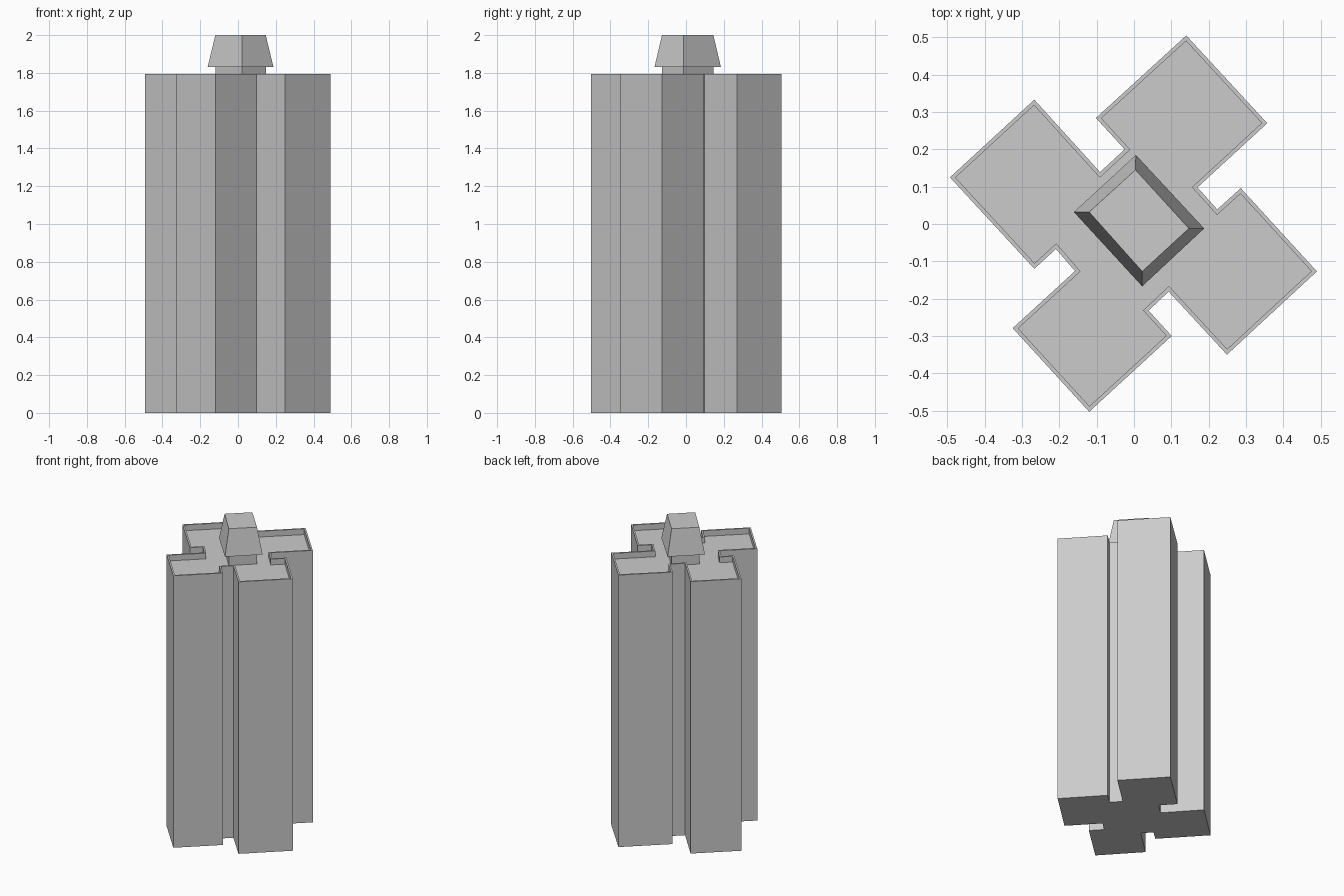
import bpy, bmesh

if "Cube" in bpy.data.objects:
    bpy.data.objects.remove(bpy.data.objects["Cube"])

DECK, RIM, EAVE, TOP = 1.757, 1.795, 1.83, 2.0
WALL = 0.0105


def loft(name, rings):
    """Closed solid through rings of (points, z); returns object, bmesh and top face."""
    bm = bmesh.new()
    loops = [[bm.verts.new((x, y, z)) for x, y in pts] for pts, z in rings]
    bm.faces.new(loops[0][::-1])
    top = bm.faces.new(loops[-1])
    for a, b in zip(loops, loops[1:]):
        for i in range(len(a)):
            j = (i + 1) % len(a)
            bm.faces.new((a[i], a[j], b[j], b[i]))
    obj = bpy.data.objects.new(name, bpy.data.meshes.new(name))
    bpy.context.collection.objects.link(obj)
    return obj, bm, top


def finish(obj, bm):
    bmesh.ops.recalc_face_normals(bm, faces=bm.faces)
    bm.to_mesh(obj.data)
    bm.free()


# Cross-shaped tower plan, counter-clockwise from the back corner
plan = [
    (0.14, 0.505), (-0.102, 0.284), (-0.025, 0.2), (-0.091, 0.139),
    (-0.267, 0.333), (-0.493, 0.125), (-0.267, -0.12), (-0.209, -0.067),
    (-0.158, -0.126), (-0.325, -0.279), (-0.12, -0.503), (0.101, -0.3),
    (0.039, -0.232), (0.093, -0.181), (0.249, -0.35), (0.49, -0.127),
    (0.286, 0.096), (0.223, 0.039), (0.17, 0.098), (0.357, 0.27),
]

# Tower with a thin parapet around the sunken roof deck
tower, bm, roof = loft("tower", [(plan, 0), (plan, RIM)])
bmesh.ops.recalc_face_normals(bm, faces=bm.faces)
bmesh.ops.inset_region(bm, faces=[roof], thickness=WALL, use_even_offset=True)
ext = bmesh.ops.extrude_face_region(bm, geom=[roof])
bmesh.ops.translate(bm, vec=(0, 0, DECK - RIM),
                    verts=[v for v in ext["geom"] if isinstance(v, bmesh.types.BMVert)])
if roof.is_valid:
    bmesh.ops.delete(bm, geom=[roof], context='FACES_ONLY')
finish(tower, bm)

# Rooftop house: straight base, overhanging eave, tapered crown
upper = [(0.004, 0.145), (-0.12, 0.032), (0.022, -0.127), (0.147, -0.012)]
eave = [(0.005, 0.185), (-0.161, 0.032), (0.022, -0.167), (0.188, -0.012)]
house, bm, _ = loft("rooftop_house",
                    [(upper, DECK), (upper, EAVE), (eave, EAVE), (upper, TOP)])
finish(house, bm)
